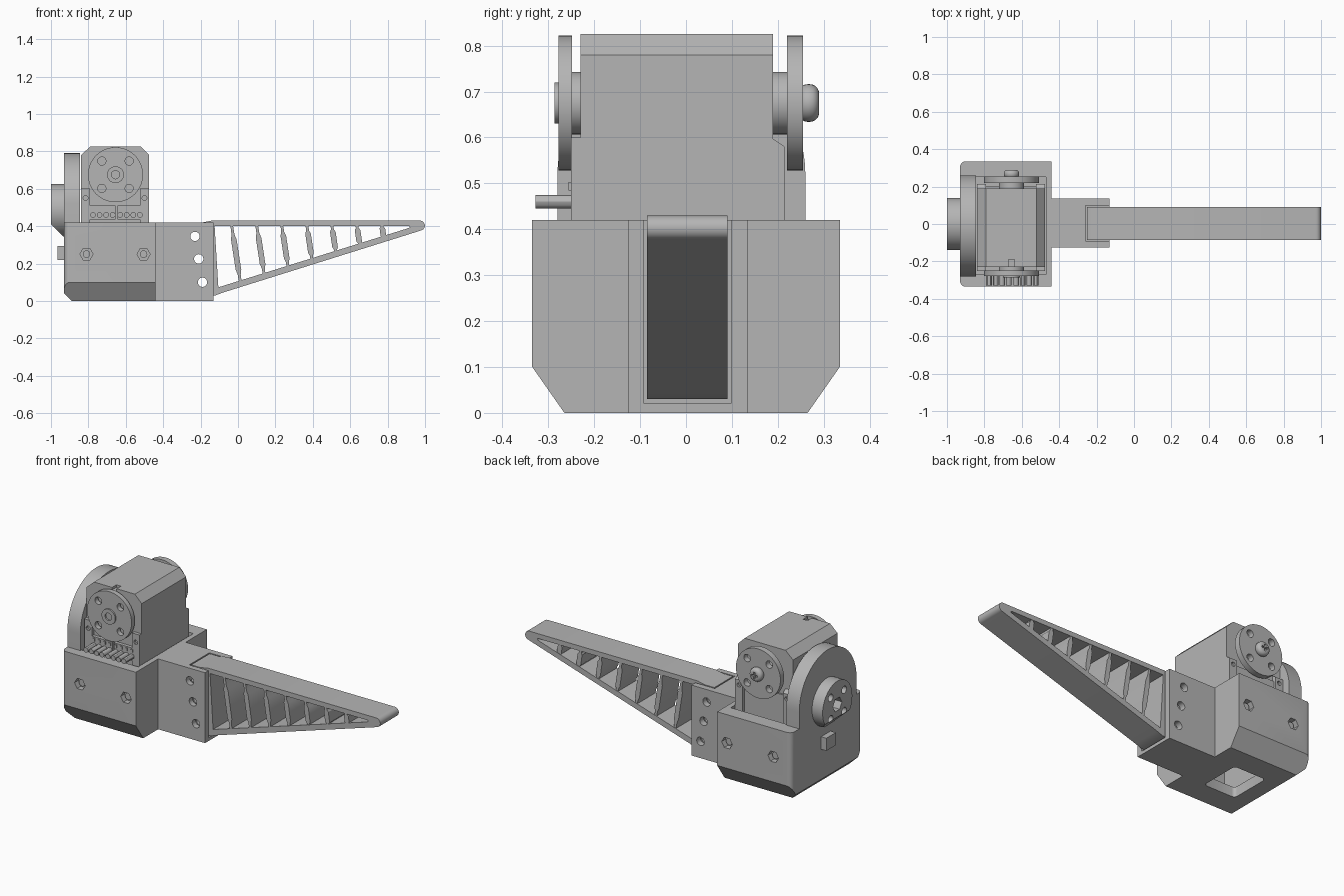
import bpy, bmesh
from math import sin, cos, pi, radians

cube = bpy.data.objects.get("Cube")
if cube:
    bpy.data.objects.remove(cube, do_unlink=True)

grey = bpy.data.materials.new("light grey plastic")
grey.use_nodes = True
COLOUR = (0.46, 0.46, 0.46, 1)
grey.diffuse_color = COLOUR
grey.node_tree.nodes["Principled BSDF"].inputs["Base Color"].default_value = COLOUR


def prism(name, axis, lo, hi, pts):
    """Extrude a 2D outline along one axis."""
    place = {"x": lambda a, b, t: (t, a, b),
             "y": lambda a, b, t: (a, t, b),
             "z": lambda a, b, t: (a, b, t)}[axis]
    bm = bmesh.new()
    ends = [[bm.verts.new(place(a, b, t)) for a, b in pts] for t in (lo, hi)]
    n = len(pts)
    for ring in ends:
        bm.faces.new(ring)
    for i in range(n):
        j = (i + 1) % n
        bm.faces.new((ends[0][i], ends[0][j], ends[1][j], ends[1][i]))
    bmesh.ops.recalc_face_normals(bm, faces=bm.faces)
    mesh = bpy.data.meshes.new(name)
    bm.to_mesh(mesh)
    bm.free()
    mesh.materials.append(grey)
    ob = bpy.data.objects.new(name, mesh)
    bpy.context.collection.objects.link(ob)
    return ob


def arc(a, b, r, start=0, end=360, n=32):
    full = end - start == 360
    steps = n if full else n + 1
    return [(a + r * cos(radians(start + (end - start) * i / n)),
             b + r * sin(radians(start + (end - start) * i / n))) for i in range(steps)]


def rod(name, axis, lo, hi, a, b, r, n=32):
    return prism(name, axis, lo, hi, arc(a, b, r, n=n))


def box(name, x0, x1, y0, y1, z0, z1):
    return prism(name, "z", z0, z1, [(x0, y0), (x1, y0), (x1, y1), (x0, y1)])


def bake(ob):
    deps = bpy.context.evaluated_depsgraph_get()
    mesh = bpy.data.meshes.new_from_object(ob.evaluated_get(deps))
    ob.modifiers.clear()
    ob.data = mesh


def carve(ob, tools, op="DIFFERENCE"):
    """Apply booleans one after another and discard the tools."""
    for tool in tools:
        mod = ob.modifiers.new("carve", "BOOLEAN")
        mod.operation, mod.solver, mod.object = op, "EXACT", tool
        bake(ob)
        bpy.data.objects.remove(tool, do_unlink=True)
    return ob


# Housing: three outlines intersected, then hollowed
XB, XF, W, H = -0.93, -0.44, 0.335, 0.42
half = [(W, H), (W, 0.1), (0.265, 0)]
housing = prism("housing", "x", XB, XF, half + [(-y, z) for y, z in reversed(half)])
side = [(XF + 0.1, -0.1), (XF + 0.1, 0.6), (XB, 0.6), (XB, 0.04), (XB + 0.04, 0), (XB + 0.14, -0.1)]
plan = [(XF + 0.1, -W), (XF + 0.1, W)] + arc(XB + 0.03, W - 0.03, 0.03, 90, 180, 6) \
    + arc(XB + 0.03, 0.03 - W, 0.03, 180, 270, 6)
carve(housing, [prism("side_tool", "y", -0.5, 0.5, side),
                prism("plan_tool", "z", -0.2, 0.7, plan)], "INTERSECT")
hole = []
for i, (sx, sy) in enumerate([(1, 1), (-1, 1), (-1, -1), (1, -1)]):
    hole += arc(-0.69 + sx * 0.085, sy * 0.105, 0.02, 90 * i, 90 * i + 90, 4)
carve(housing, [box("cavity_tool", -0.845, -0.47, -0.27, 0.25, 0.06, 0.6),
                prism("floor_hole_tool", "z", -0.1, 0.2, hole)])
BOLTS = [(x, s) for x in (-0.81, -0.505) for s in (-1, 1)]
carve(housing, [rod("hex_tool", "y", *sorted((s * 0.30, s * 0.4)), x, 0.25, 0.035, 6) for x, s in BOLTS])
for x, s in BOLTS:
    rod("housing_bolt", "y", *sorted((s * 0.295, s * 0.315)), x, 0.25, 0.02, 16)

# Neck with a slot for the finger and cross holes
PINS = [(-0.23, 0.345), (-0.21, 0.225), (-0.19, 0.10)]


def pin_tools():
    return [rod("pin_tool", "y", -0.5, 0.5, x, z, 0.025, 20) for x, z in PINS]


neck = box("neck", XF - 0.01, -0.13, -0.125, 0.135, 0, H)
carve(neck, [box("slot_tool", -0.258, -0.1, -0.092, 0.098, 0.02, 0.6)] + pin_tools())

# Finger: wedge frame with cross ribs
Y0, Y1 = -0.085, 0.09
outer = [(-0.25, 0.03), (-0.12, 0.03), (-0.08, 0.045)] + arc(0.972, 0.403, 0.027, -72, 90, 12) \
    + [(-0.14, 0.43), (-0.19, 0.42), (-0.25, 0.42)]
inner = [(-0.105, 0.073), (0.90, 0.386), (0.92, 0.394), (0.915, 0.401), (-0.125, 0.401)]
finger = prism("finger_frame", "y", Y0, Y1, outer)
carve(finger, [prism("window_tool", "y", -0.4, 0.4, inner)] + pin_tools())
for i in range(7):
    top = -0.035 + 0.134 * i
    bottom = top + 0.05 - 0.0065 * i
    zt, zb = 0.41, 0.055 + 0.317 * (bottom + 0.08)
    profile = [(0, 0.007), (0.17, 0.008), (0.25, 0.015), (0.75, 0.015), (0.83, 0.008), (1, 0.007)]
    right = [(top + (bottom - top) * t + w, zt + (zb - zt) * t) for t, w in profile]
    left = [(top + (bottom - top) * t - w, zt + (zb - zt) * t) for t, w in profile]
    prism("finger_rib", "y", Y0 + 0.002, Y1 - 0.002, right + left[::-1])

# Arched rear bracket with its round hub
prism("rear_bracket", "x", XB, -0.845,
      [(-0.28, 0.40), (0.26, 0.40)] + arc(-0.01, 0.52, 0.27, 0, 180, 40))
hub = rod("rear_hub", "x", -1.0, XB + 0.01, 0, 0.485, 0.14, 48)
ring = [rod("hub_hole_tool", "x", -1.1, -0.95, 0.09 * cos(a), 0.485 + 0.09 * sin(a), 0.022, 16)
        for a in (pi / 4 + pi / 2 * k for k in range(4))]
carve(hub, [prism("slope_tool", "y", -0.3, 0.3, [(-1.05, 0.46), (-1.05, 0.2), (-0.9, 0.2), (-0.9, 0.31)]),
            rod("hub_hex_tool", "x", -1.1, -0.95, 0, 0.485, 0.042, 6)] + ring)
box("rear_peg", -0.965, XB + 0.01, -0.035, 0.055, 0.22, 0.295)

# Servo motor case with chamfered top
case = prism("servo_case", "y", -0.23, 0.19,
             [(-0.84, 0.23), (-0.475, 0.23), (-0.475, 0.78), (-0.52, 0.825), (-0.79, 0.825), (-0.84, 0.78)])
carve(case, [box("notch_tool", -0.67, -0.64, -0.3, -0.19, 0.81, 0.9)])
for x0, x1 in ((-0.84, -0.79), (-0.525, -0.475)):
    post = prism("servo_post", "x", x0, x1,
                 [(-0.25, 0.23), (0.215, 0.23), (0.215, 0.58), (0.185, 0.6), (-0.25, 0.6)])
    mid = (x0 + x1) / 2
    carve(post, [rod("post_hole_tool", "y", -0.3, -0.235, mid, 0.55, 0.013, 12),
                 rod("post_hole_tool", "y", 0.2, 0.3, mid, 0.55, 0.013, 12)])
box("servo_back_step", -0.80, -0.515, 0.18, 0.2, 0.23, 0.56)

# Connector sockets and pins
for start in (-0.775, -0.63):
    box("connector", start - 0.015, start + 0.12, -0.25, -0.22, 0.435, 0.51)
    for k in range(4):
        x = start + 0.035 * k
        rod("connector_pin", "y", -0.328, -0.24, x, 0.46, 0.015, 12)
        box("connector_key", x - 0.007, x + 0.007, -0.256, -0.24, 0.485, 0.503)

# Servo horns on both sides
CX, CZ = -0.655, 0.675
for label, s, base, y_in, y_out in (("front", -1, -0.22, -0.248, -0.278), ("rear", 1, 0.18, 0.22, 0.255)):
    rod(label + "_horn_boss", "y", *sorted((base, y_in + s * 0.005)), CX, CZ, 0.068, 40)
    horn = rod(label + "_horn", "y", *sorted((y_in, y_out)), CX, CZ, 0.147, 56)
    carve(horn, [rod("horn_hole_tool", "y", *sorted((y_in - s * 0.01, y_out + s * 0.01)),
                     CX + a * 0.073, CZ + b * 0.073, 0.022, 16) for a in (-1, 1) for b in (-1, 1)])
cap = rod("front_horn_cap", "y", -0.287, -0.27, CX, CZ, 0.045)
carve(cap, [rod("cap_tool", "y", -0.3, -0.275, CX, CZ, 0.022, 20)])

# Domed cross-head screw
screw = rod("horn_screw", "y", 0.245, 0.29, CX, CZ, 0.041, 28)
bevel = screw.modifiers.new("round", "BEVEL")
bevel.width, bevel.segments, bevel.limit_method = 0.02, 5, "ANGLE"
bevel.angle_limit = radians(60)
bake(screw)
carve(screw, [box("cross_tool", CX - a, CX + a, 0.275, 0.3, CZ - b, CZ + b)
              for a, b in ((0.02, 0.005), (0.005, 0.02))])

# Smooth round surfaces, keep edges crisp
bpy.ops.object.select_all(action="DESELECT")
for ob in bpy.context.collection.objects:
    if ob.type == "MESH":
        ob.select_set(True)
        bpy.context.view_layer.objects.active = ob
bpy.ops.object.shade_smooth_by_angle(angle=radians(30))
